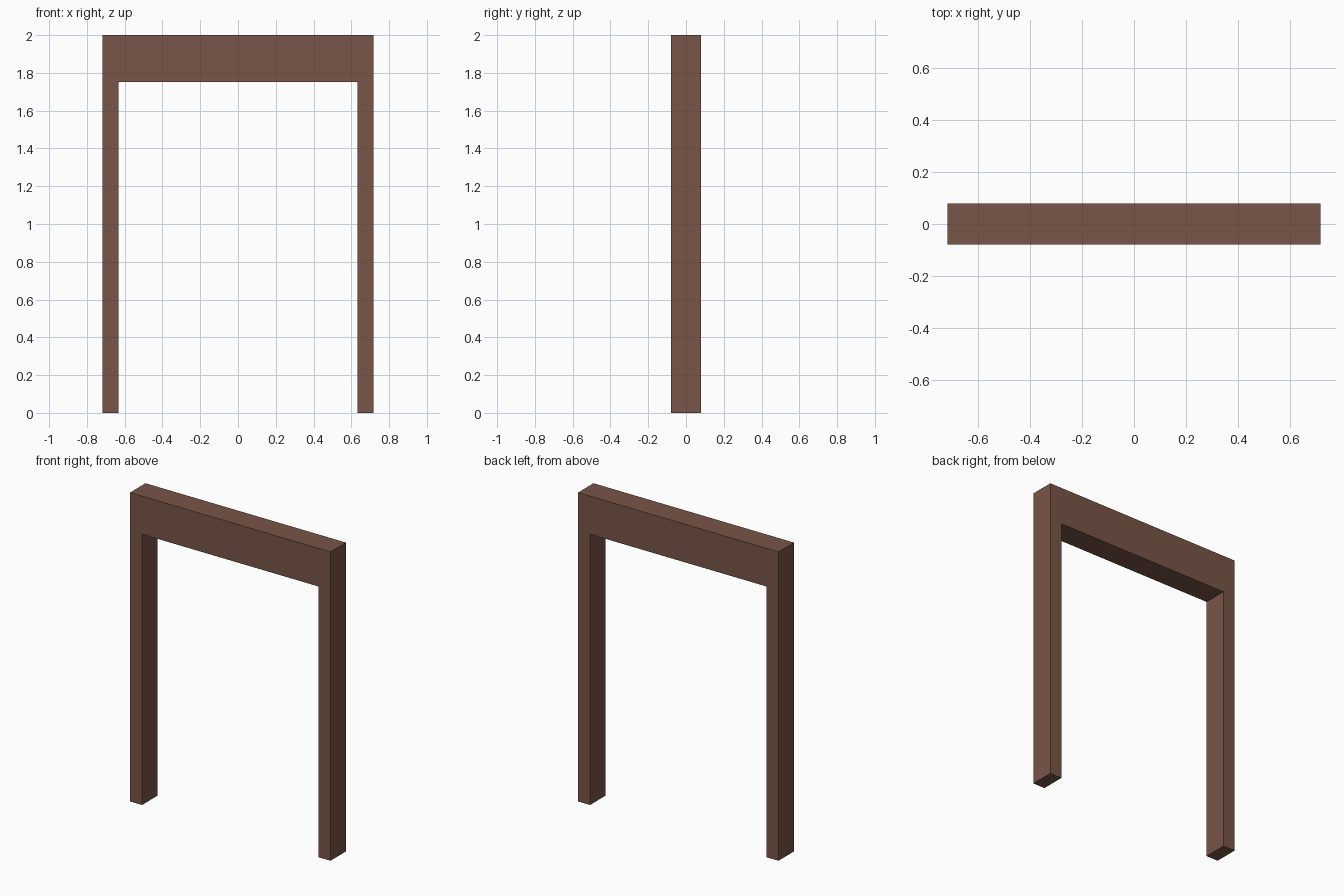
import bpy
import bmesh

if "Cube" in bpy.data.objects:
    bpy.data.objects.remove(bpy.data.objects["Cube"])

HALF_W, HALF_D, HEIGHT = 0.718, 0.079, 2.0
INNER_W, LINTEL_Z = 0.632, 1.753

wood = bpy.data.materials.new("brown wood")
wood.diffuse_color = (0.191, 0.091, 0.065, 1)
wood.use_nodes = True
wood.node_tree.nodes["Principled BSDF"].inputs["Base Color"].default_value = wood.diffuse_color

# Door frame: one seamless upside-down U profile, extruded front to back
right_half = [(INNER_W, LINTEL_Z), (INNER_W, 0), (HALF_W, 0), (HALF_W, HEIGHT)]
profile = right_half + [(-x, z) for x, z in reversed(right_half)]

bm = bmesh.new()
face = bm.faces.new([bm.verts.new((x, -HALF_D, z)) for x, z in profile])
result = bmesh.ops.extrude_face_region(bm, geom=[face], use_keep_orig=True)
moved = [v for v in result["geom"] if isinstance(v, bmesh.types.BMVert)]
bmesh.ops.translate(bm, verts=moved, vec=(0, 2 * HALF_D, 0))
bmesh.ops.recalc_face_normals(bm, faces=bm.faces)

mesh = bpy.data.meshes.new("door_frame")
bm.to_mesh(mesh)
bm.free()
mesh.materials.append(wood)
bpy.context.collection.objects.link(bpy.data.objects.new("door_frame", mesh))
